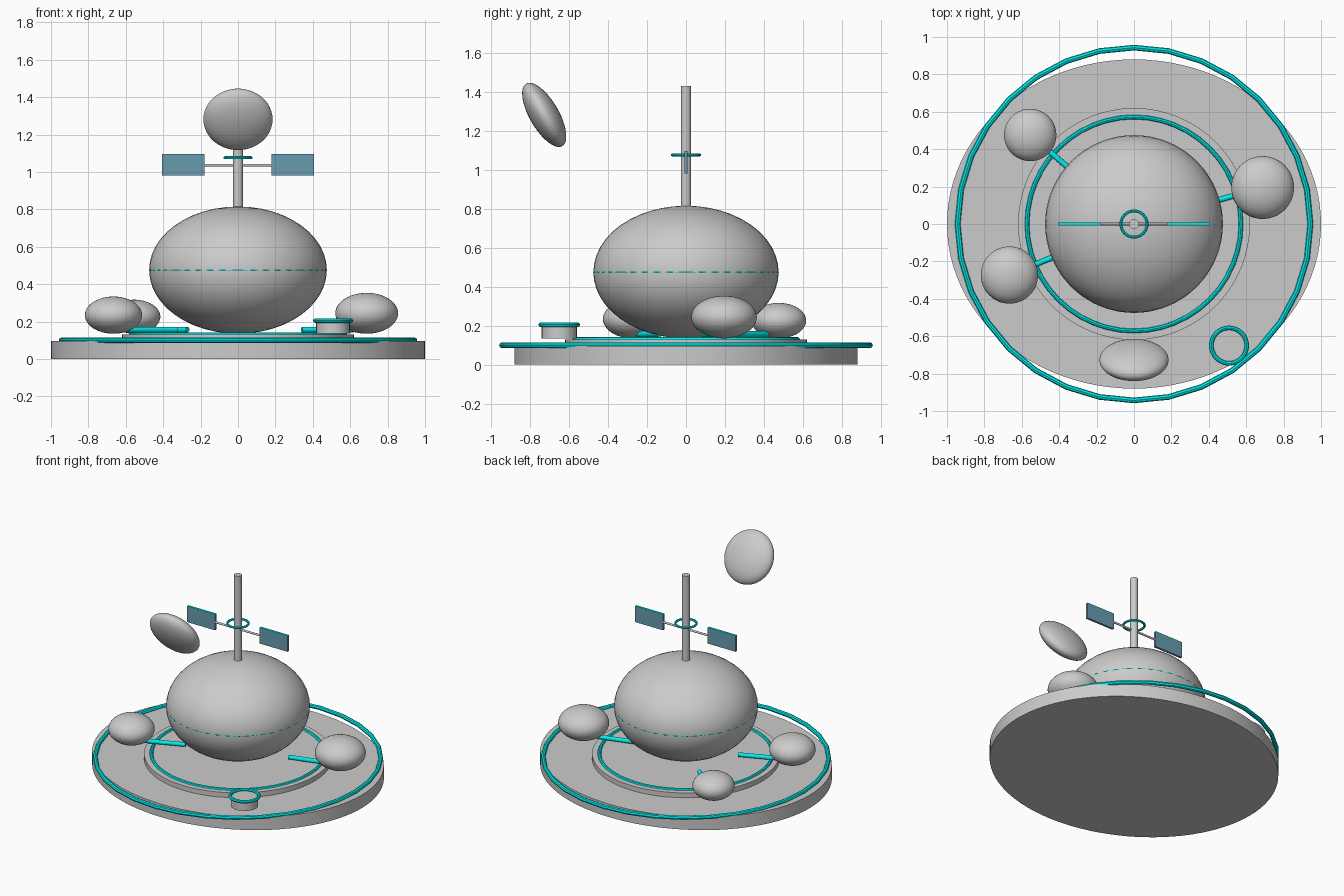
import bpy
import math
from mathutils import Vector

if "Cube" in bpy.data.objects:
    bpy.data.objects.remove(bpy.data.objects["Cube"])


def material(name, color):
    m = bpy.data.materials.new(name)
    m.diffuse_color = (*color, 1)
    m.use_nodes = True
    m.node_tree.nodes["Principled BSDF"].inputs["Base Color"].default_value = m.diffuse_color
    return m


CYAN = material("cyan_glow", (0.0, 0.85, 0.85))
BLUE = material("panel_blue", (0.14, 0.33, 0.43))


def finish(name, mat=None, smooth=True):
    ob = bpy.context.object
    ob.name = name
    if mat:
        ob.data.materials.append(mat)
    bpy.ops.object.transform_apply(location=False, rotation=False, scale=True)
    if smooth:
        bpy.ops.object.shade_smooth_by_angle(angle=math.radians(40))
    return ob


def ball(name, loc, size, rot=(0, 0, 0)):
    bpy.ops.mesh.primitive_uv_sphere_add(segments=48, ring_count=24, radius=1, location=loc, rotation=rot)
    bpy.context.object.scale = size
    return finish(name)


def disc(name, x, y, z0, z1, rx, ry=None, verts=64):
    bpy.ops.mesh.primitive_cylinder_add(vertices=verts, radius=1, depth=1, location=(x, y, (z0 + z1) / 2))
    bpy.context.object.scale = (rx, ry or rx, z1 - z0)
    return finish(name)


def ring(name, loc, major, minor, segs=32):
    bpy.ops.mesh.primitive_torus_add(major_segments=segs, minor_segments=8, location=loc,
                                     major_radius=major, minor_radius=minor)
    return finish(name, CYAN)


def rod(name, a, b, radius, mat=None):
    a, b = Vector(a), Vector(b)
    bpy.ops.mesh.primitive_cylinder_add(vertices=16, radius=radius, depth=(b - a).length, location=(a + b) / 2)
    bpy.context.object.rotation_euler = (b - a).to_track_quat('Z', 'Y').to_euler()
    return finish(name, mat)


def box(name, loc, size, mat):
    bpy.ops.mesh.primitive_cube_add(size=1, location=loc)
    bpy.context.object.scale = size
    return finish(name, mat, smooth=False)


# Oval base, raised platform and their light rings
disc("base", 0, 0, 0, 0.095, 1.0, 0.88, 96)
disc("platform", 0, 0, 0.09, 0.13, 0.62)
ring("base_ring", (0, 0, 0.1), 0.943, 0.015)
ring("platform_ring", (0, 0, 0.13), 0.572, 0.012, 48)

# Main dome with an equator light that just breaks the surface
ball("main_dome", (0, 0, 0.475), (0.475, 0.475, 0.34))
ring("dome_equator_light", (0, 0, 0.475), 0.47, 0.006, 40)

# Side pods, each joined to the dome by a radial tube
for i, (x, y, r) in enumerate([(0.688, 0.195, 0.168), (-0.555, 0.476, 0.14), (-0.666, -0.273, 0.153)], 1):
    ball(f"side_pod_{i}", (x, y, 0.135 + 0.65 * r), (r, r, 0.65 * r))
    d = Vector((x, y, 0)).normalized()
    up = Vector((0, 0, 0.157))
    rod(f"pod_tube_{i}", d * 0.355 + up, d * 0.64 + up, 0.015, CYAN)

# Landing pad
disc("landing_pad", 0.508, -0.65, 0.135, 0.2, 0.09, verts=32)
ring("landing_pad_ring", (0.508, -0.65, 0.205), 0.095, 0.012)

# Mast with ring and crossbar
disc("mast", 0, 0, 0.78, 1.43, 0.026, verts=24)
ring("mast_ring", (0, 0, 1.076), 0.07, 0.008)
rod("panel_crossbar", (-0.19, 0, 1.036), (0.19, 0, 1.036), 0.007)

# Solar panels with lit top edges
for side, s in (("left", -1), ("right", 1)):
    box(f"solar_panel_{side}", (s * 0.293, 0, 1.036), (0.226, 0.016, 0.112), BLUE)
    box(f"panel_edge_{side}", (s * 0.293, 0, 1.094), (0.226, 0.016, 0.005), CYAN)

# Tilted floating dish
ball("dish", (0, -0.727, 1.281), (0.185, 0.185, 0.075), (math.radians(120), 0, 0))
